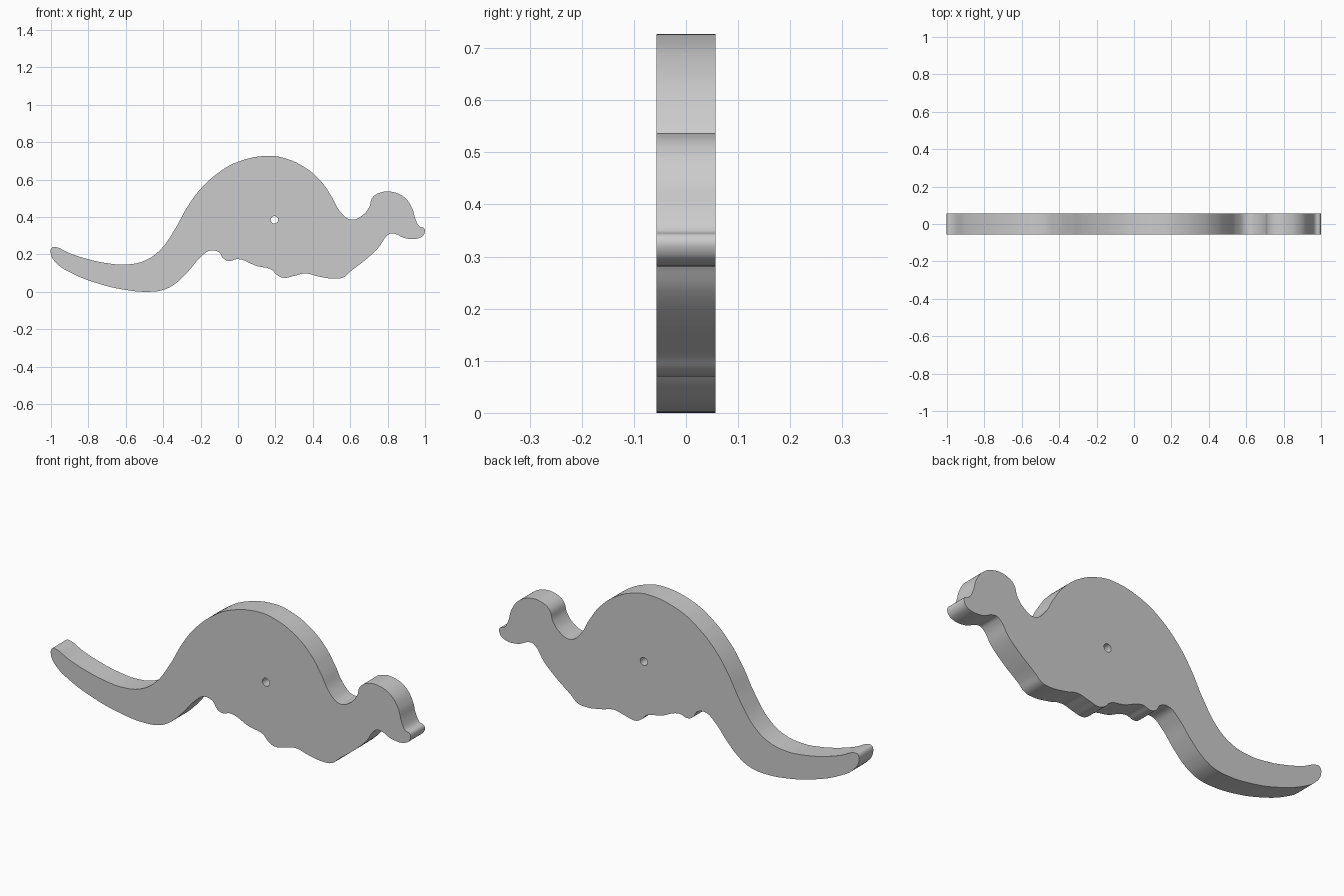
import bpy
import bmesh
from math import radians

HALF_THICKNESS = 0.0565

cube = bpy.data.objects.get("Cube")
if cube:
    bpy.data.objects.remove(cube, do_unlink=True)


def make_material(name, rgb):
    mat = bpy.data.materials.new(name)
    mat.use_nodes = True
    colour = (*rgb, 1.0)
    mat.diffuse_color = colour
    mat.node_tree.nodes["Principled BSDF"].inputs["Base Color"].default_value = colour
    return mat


def add_loop(curve, points):
    """Closed smooth bezier loop through the given points."""
    spline = curve.splines.new("BEZIER")
    spline.bezier_points.add(len(points) - 1)
    for bezier_point, (x, z) in zip(spline.bezier_points, points):
        bezier_point.co = (x, z, 0)
        bezier_point.handle_left_type = "AUTO"
        bezier_point.handle_right_type = "AUTO"
    spline.use_cyclic_u = True


# Silhouette sections, running clockwise from the tail tip
tail_top = [(-1, .2), (-.995, .236), (-.98, .24), (-.9, .206), (-.8, .174),
            (-.7, .153), (-.6, .146), (-.5, .166), (-.42, .22)]
back = [(-.34, .33), (-.27, .455), (-.2, .55), (-.1, .64), (0, .695), (.165, .727),
        (.25, .714), (.35, .67), (.44, .595), (.5, .51), (.55, .425), (.605, .386)]
head = [(.66, .405), (.7, .45), (.72, .505), (.77, .533), (.83, .533), (.89, .505),
        (.93, .45), (.95, .385), (.97, .35), (.996, .338), (.996, .31), (.97, .288),
        (.9, .285), (.82, .312), (.8, .303)]
belly = [(.75, .235), (.68, .17), (.6, .108), (.565, .078), (.52, .07), (.43, .082),
         (.36, .098), (.3, .085), (.24, .075), (.205, .093), (.18, .118), (.1, .138),
         (0, .175), (-.05, .165), (-.08, .18), (-.1, .21), (-.15, .22)]
tail_bottom = [(-.2, .185), (-.27, .105), (-.34, .04), (-.4, .01), (-.48, 0),
               (-.6, .01), (-.75, .045), (-.9, .105), (-.97, .152)]

# Small round hole through the body
hole_x, hole_z, hole_r = .195, .385, .02
hole = [(hole_x + hole_r * dx, hole_z + hole_r * dz)
        for dx, dz in ((1, 0), (0, 1), (-1, 0), (0, -1))]

# Flat cut-out body, filled and extruded to both sides
outline = bpy.data.curves.new("body_outline", "CURVE")
outline.dimensions = "2D"
outline.fill_mode = "BOTH"
outline.resolution_u = 6
outline.extrude = HALF_THICKNESS
add_loop(outline, tail_top + back + head + belly + tail_bottom)
add_loop(outline, hole)

body = bpy.data.objects.new("animal_cutout", outline)
bpy.context.collection.objects.link(body)
body.rotation_euler.x = radians(90)
bpy.ops.object.select_all(action="DESELECT")
bpy.context.view_layer.objects.active = body
body.select_set(True)
bpy.ops.object.convert(target="MESH")
bpy.ops.object.transform_apply(location=False, rotation=True, scale=False)

# Weld caps to the rim and tidy normals
bm = bmesh.new()
bm.from_mesh(body.data)
bmesh.ops.remove_doubles(bm, verts=bm.verts, dist=0.0001)
bmesh.ops.recalc_face_normals(bm, faces=bm.faces)
bm.to_mesh(body.data)
bm.free()

body.data.materials.clear()
body.data.materials.append(make_material("light_grey", (0.6, 0.6, 0.6)))
bpy.ops.object.shade_smooth_by_angle(angle=radians(35))
